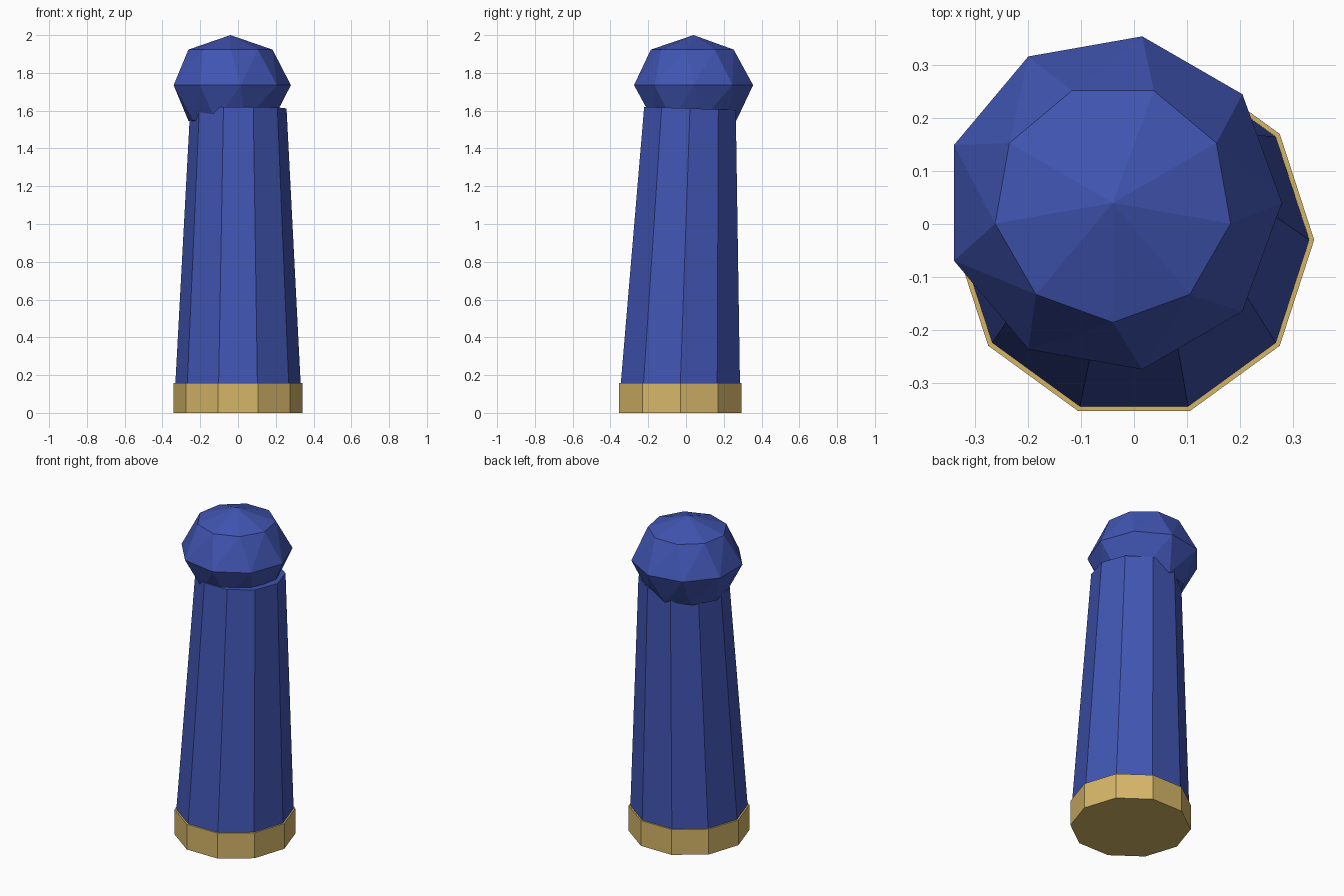
import bpy, bmesh
from math import cos, sin, radians

cube = bpy.data.objects.get("Cube")
if cube:
    bpy.data.objects.remove(cube, do_unlink=True)


def material(name, rgb):
    mat = bpy.data.materials.new(name)
    mat.use_nodes = True
    color = (*rgb, 1)
    mat.diffuse_color = color
    mat.node_tree.nodes["Principled BSDF"].inputs["Base Color"].default_value = color
    return mat


def ring(bm, sides, radius, center, start=0, tilt=0):
    """Ring of vertices; tilt is the drop in height per unit of y."""
    x, y, z = center
    verts = []
    for i in range(sides):
        a = radians(start + 360 * i / sides)
        dy = radius * sin(a)
        verts.append(bm.verts.new((x + radius * cos(a), y + dy, z - tilt * dy)))
    return verts


def finish(bm, name, mat):
    bmesh.ops.recalc_face_normals(bm, faces=bm.faces)
    mesh = bpy.data.meshes.new(name)
    bm.to_mesh(mesh)
    bm.free()
    mesh.materials.append(mat)
    obj = bpy.data.objects.new(name, mesh)
    bpy.context.collection.objects.link(obj)
    return obj


def prism(name, mat, low, high):
    """Ten-sided capped frustum between two rings."""
    bm = bmesh.new()
    a = ring(bm, 10, **low)
    b = ring(bm, 10, **high)
    for i in range(10):
        j = (i + 1) % 10
        bm.faces.new((a[i], a[j], b[j], b[i]))
    bm.faces.new(a[::-1])
    bm.faces.new(b)
    return finish(bm, name, mat)


blue = material("royal_blue", (0.052, 0.09, 0.445))
gold = material("gold", (0.665, 0.465, 0.14))

# Gold foot band
prism("base_band", gold,
      dict(radius=0.341, center=(0, -0.03, 0)),
      dict(radius=0.341, center=(0, -0.03, 0.158)))

# Leaning, tapered shaft with a slightly tilted top
prism("shaft", blue,
      dict(radius=0.332, center=(0, -0.03, 0.15)),
      dict(radius=0.255, center=(0.002, 0.021, 1.612), tilt=0.034))

# Faceted, twisted nine-sided knob, offset from the shaft
bm = bmesh.new()
cx, cy, cz, height, width = -0.04, 0.04, 1.735, 0.265, 0.32
for twist, lift, spread in ((-10, 0.71, 0.707), (0, 0, 1), (10, -0.71, 0.707)):
    ring(bm, 9, width * spread, (cx, cy, cz + height * lift), start=twist)
for side in (1, -1):
    bm.verts.new((cx, cy, cz + side * height))
bmesh.ops.convex_hull(bm, input=bm.verts)
finish(bm, "knob", blue)
